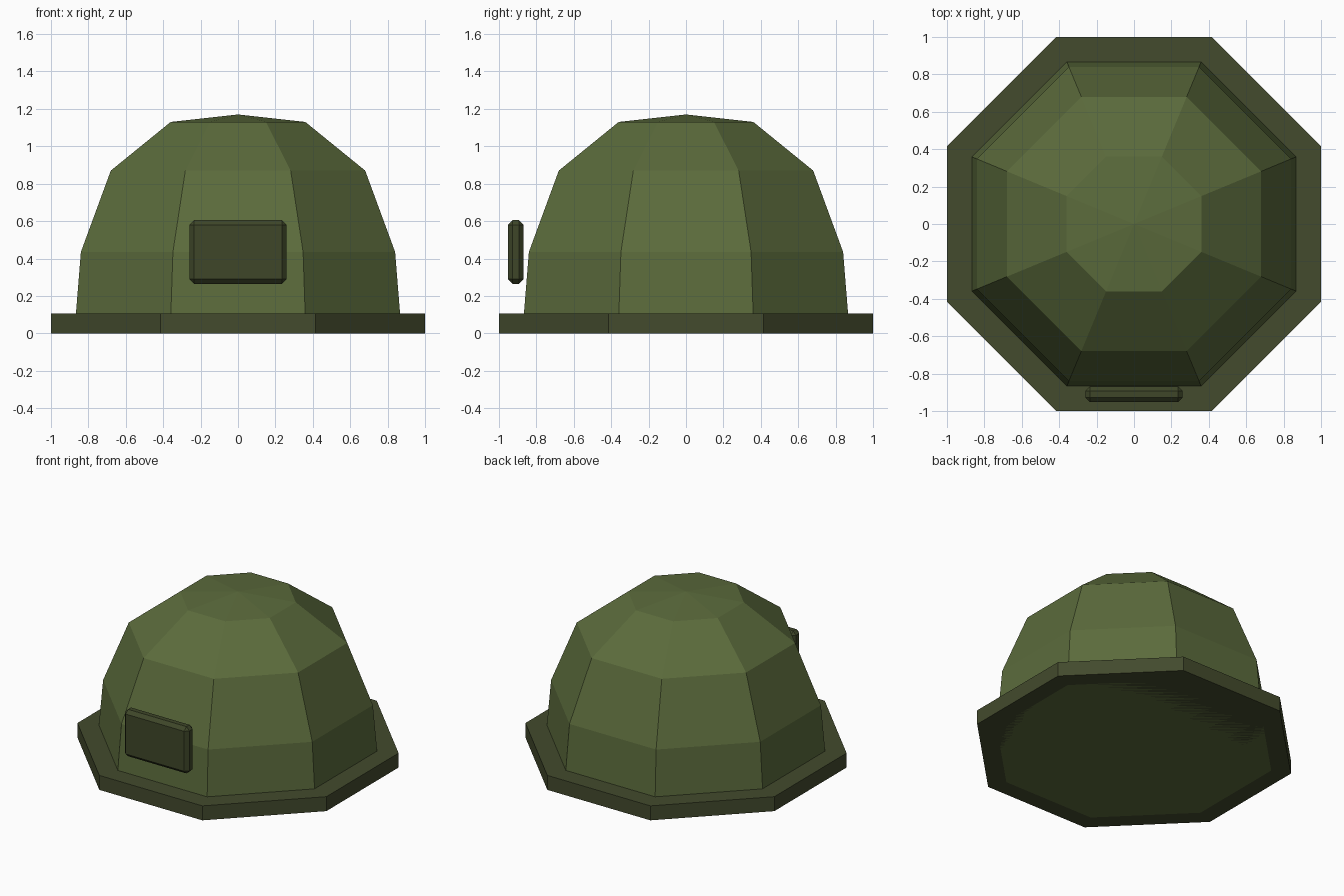
import bpy, bmesh
from math import cos, sin, pi

cube = bpy.data.objects.get("Cube")
if cube:
    bpy.data.objects.remove(cube, do_unlink=True)

SIDES = 8


def material(name, rgb):
    mat = bpy.data.materials.new(name)
    mat.use_nodes = True
    mat.diffuse_color = (*rgb, 1)
    bsdf = mat.node_tree.nodes["Principled BSDF"]
    bsdf.inputs["Base Color"].default_value = (*rgb, 1)
    bsdf.inputs["Roughness"].default_value = 0.9
    return mat


def add_object(name, bm, mat):
    bmesh.ops.recalc_face_normals(bm, faces=bm.faces)
    mesh = bpy.data.meshes.new(name)
    bm.to_mesh(mesh)
    bm.free()
    mesh.materials.append(mat)
    obj = bpy.data.objects.new(name, mesh)
    bpy.context.collection.objects.link(obj)
    return obj


def octagon_stack(name, profile, mat, apex=None):
    """Stack octagon rings; profile holds (flat-to-centre distance, height)."""
    bm = bmesh.new()
    rings = []
    for flat, z in profile:
        r = flat / cos(pi / SIDES)
        angles = [(i + 0.5) * 2 * pi / SIDES for i in range(SIDES)]
        rings.append([bm.verts.new((r * cos(a), r * sin(a), z)) for a in angles])
    for low, high in zip(rings, rings[1:]):
        for i in range(SIDES):
            j = (i + 1) % SIDES
            bm.faces.new((low[i], low[j], high[j], high[i]))
    bm.faces.new(rings[0][::-1])
    top = rings[-1]
    if apex is None:
        bm.faces.new(top)
    else:
        tip = bm.verts.new((0, 0, apex))
        for i in range(SIDES):
            bm.faces.new((top[i], top[(i + 1) % SIDES], tip))
    return add_object(name, bm, mat)


dome_green = material("olive green", (0.105, 0.147, 0.045))
brim_green = material("dark olive", (0.056, 0.069, 0.026))
plate_green = material("deep olive", (0.049, 0.062, 0.022))

# Faceted dome with a shallow pointed cap
octagon_stack("dome", [(0.875, 0), (0.84, 0.435), (0.68, 0.87), (0.36, 1.13)],
              dome_green, apex=1.17)

# Flat octagonal brim
octagon_stack("brim", [(1, 0), (1, 0.105)], brim_green)

# Chamfered plate standing just off the front
bm = bmesh.new()
bmesh.ops.create_cube(bm, size=1)
bmesh.ops.scale(bm, vec=(0.52, 0.085, 0.34), verts=bm.verts)
bmesh.ops.translate(bm, vec=(0, -0.91, 0.435), verts=bm.verts)
bmesh.ops.bevel(bm, geom=bm.edges[:], offset=0.025, segments=1,
                affect='EDGES', profile=0.5)
add_object("front_plate", bm, plate_green)
